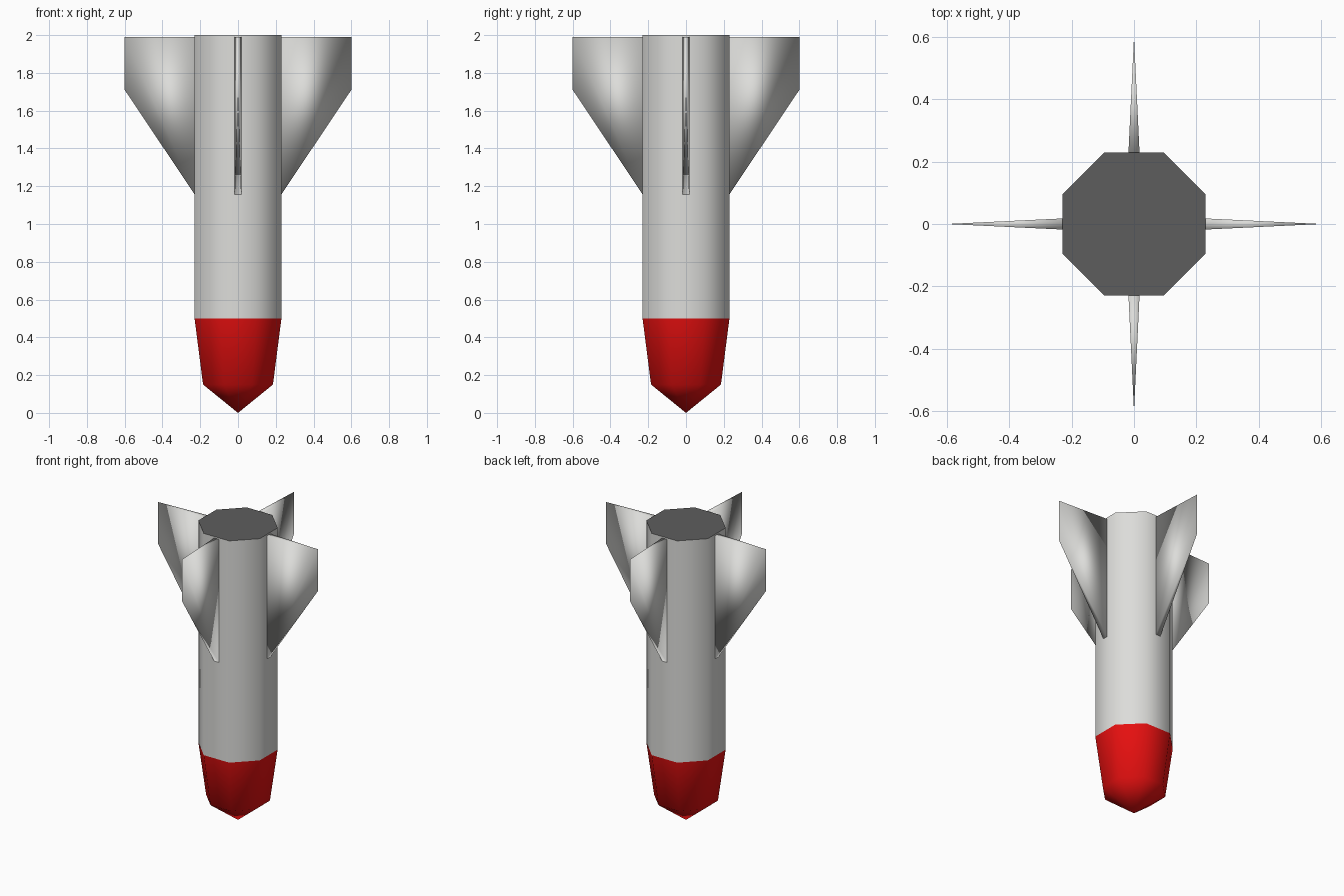
import bpy, math
from mathutils import Matrix, Vector

if "Cube" in bpy.data.objects:
    bpy.data.objects.remove(bpy.data.objects["Cube"])


def material(name, rgb):
    m = bpy.data.materials.new(name)
    m.diffuse_color = (*rgb, 1)
    m.use_nodes = True
    m.node_tree.nodes["Principled BSDF"].inputs["Base Color"].default_value = m.diffuse_color
    return m


GREY = material("light grey", (0.72, 0.72, 0.70))
RED = material("red", (0.80, 0.005, 0.005))
DARK = material("dark grey", (0.11, 0.11, 0.11))


def build(name, verts, faces, mat):
    me = bpy.data.meshes.new(name)
    me.from_pydata(verts, [], faces)
    me.materials.append(mat)
    me.shade_smooth()
    ob = bpy.data.objects.new(name, me)
    bpy.context.collection.objects.link(ob)
    return ob


def ring(apothem, z, n=8):
    r = apothem / math.cos(math.pi / n)
    return [(r * math.cos((i + 0.5) * 2 * math.pi / n),
             r * math.sin((i + 0.5) * 2 * math.pi / n), z) for i in range(n)]


def bridge(a, b, n=8):
    return [(a + i, a + (i + 1) % n, b + (i + 1) % n, b + i) for i in range(n)]


# Octagonal body tube
build("body", ring(0.23, 0.5) + ring(0.23, 2.0), bridge(0, 8), GREY)

# Red nose, tapering to a point at the bottom
build("nose", ring(0.23, 0.5) + ring(0.185, 0.15) + [(0, 0, 0)],
      bridge(8, 0) + [(8 + (i + 1) % 8, 8 + i, 16) for i in range(8)], RED)

# Dark end cap
build("end_cap", ring(0.23, 2.0), [tuple(range(8))], DARK)

# Four wedge fins: thick at the root, knife-edged at the tip
fin = [(0.225, -0.018, 1.15), (0.225, 0.018, 1.15),
       (0.225, 0.018, 1.99), (0.225, -0.018, 1.99),
       (0.60, 0, 1.71), (0.60, 0, 1.99)]
fin_faces = [(0, 4, 5, 3), (1, 2, 5, 4), (0, 1, 4), (3, 5, 2), (0, 3, 2, 1)]
for k in range(4):
    rot = Matrix.Rotation(k * math.pi / 2, 3, 'Z')
    build(f"fin_{k + 1}", [rot @ Vector(v) for v in fin], fin_faces, GREY)
